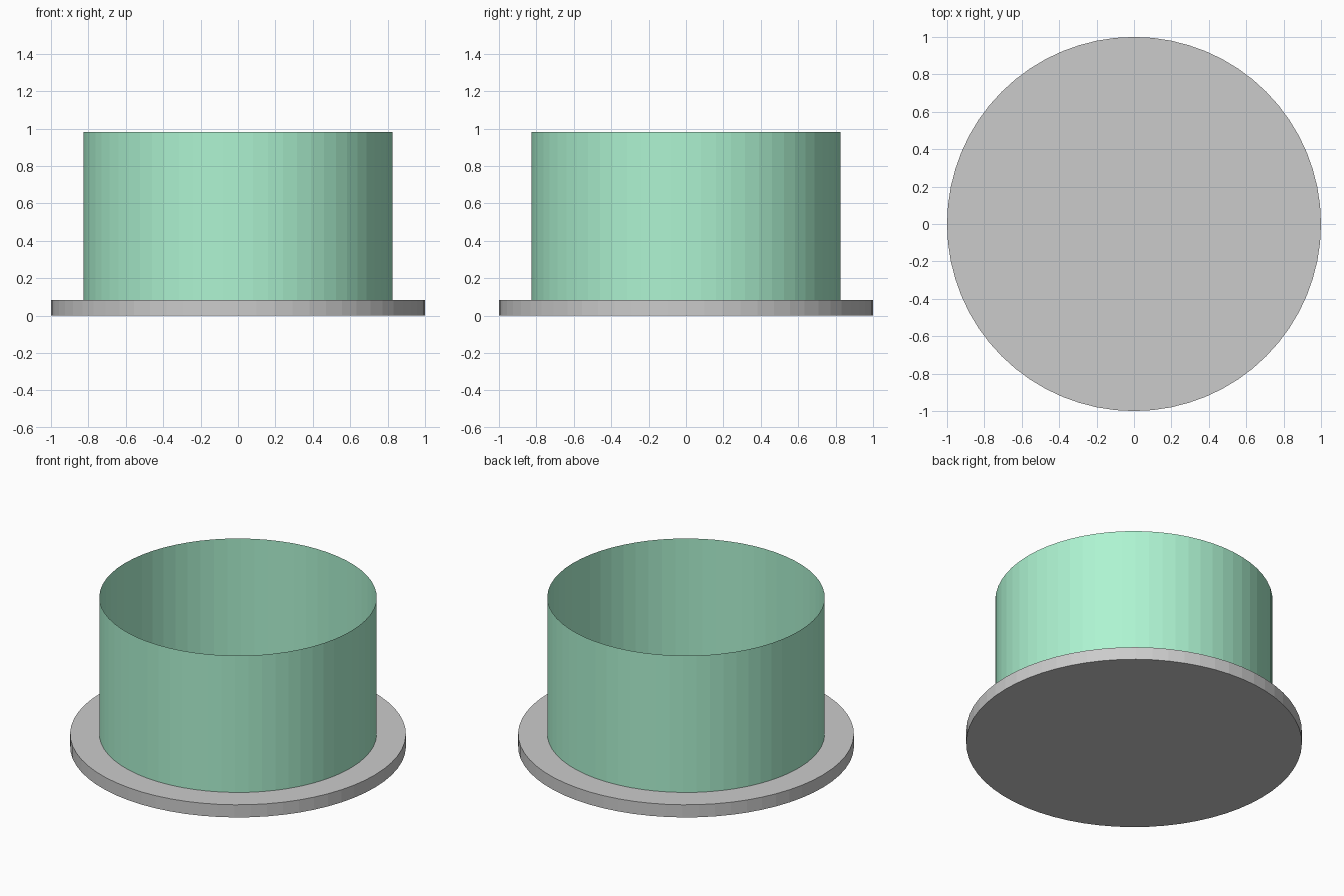
import bpy

if "Cube" in bpy.data.objects:
    bpy.data.objects.remove(bpy.data.objects["Cube"])

SIDES = 64
BASE_H = 0.083   # thickness of the base disc
TOP = 0.982      # rim height of the wall

# Base disc: solid flat plate
bpy.ops.mesh.primitive_cylinder_add(vertices=SIDES, radius=1.0, depth=BASE_H,
                                    location=(0, 0, BASE_H / 2))
bpy.context.object.name = "base_disc"

# Wall: thin open tube standing on the disc
bpy.ops.mesh.primitive_cylinder_add(vertices=SIDES, radius=0.826, depth=TOP - BASE_H,
                                    end_fill_type='NOTHING',
                                    location=(0, 0, (TOP + BASE_H) / 2))
wall = bpy.context.object
wall.name = "tube_wall"

# Green for the wall
green = bpy.data.materials.new("green")
green.diffuse_color = (0.42, 0.9, 0.64, 1)
green.use_nodes = True
green.node_tree.nodes["Principled BSDF"].inputs["Base Color"].default_value = green.diffuse_color
wall.data.materials.append(green)
